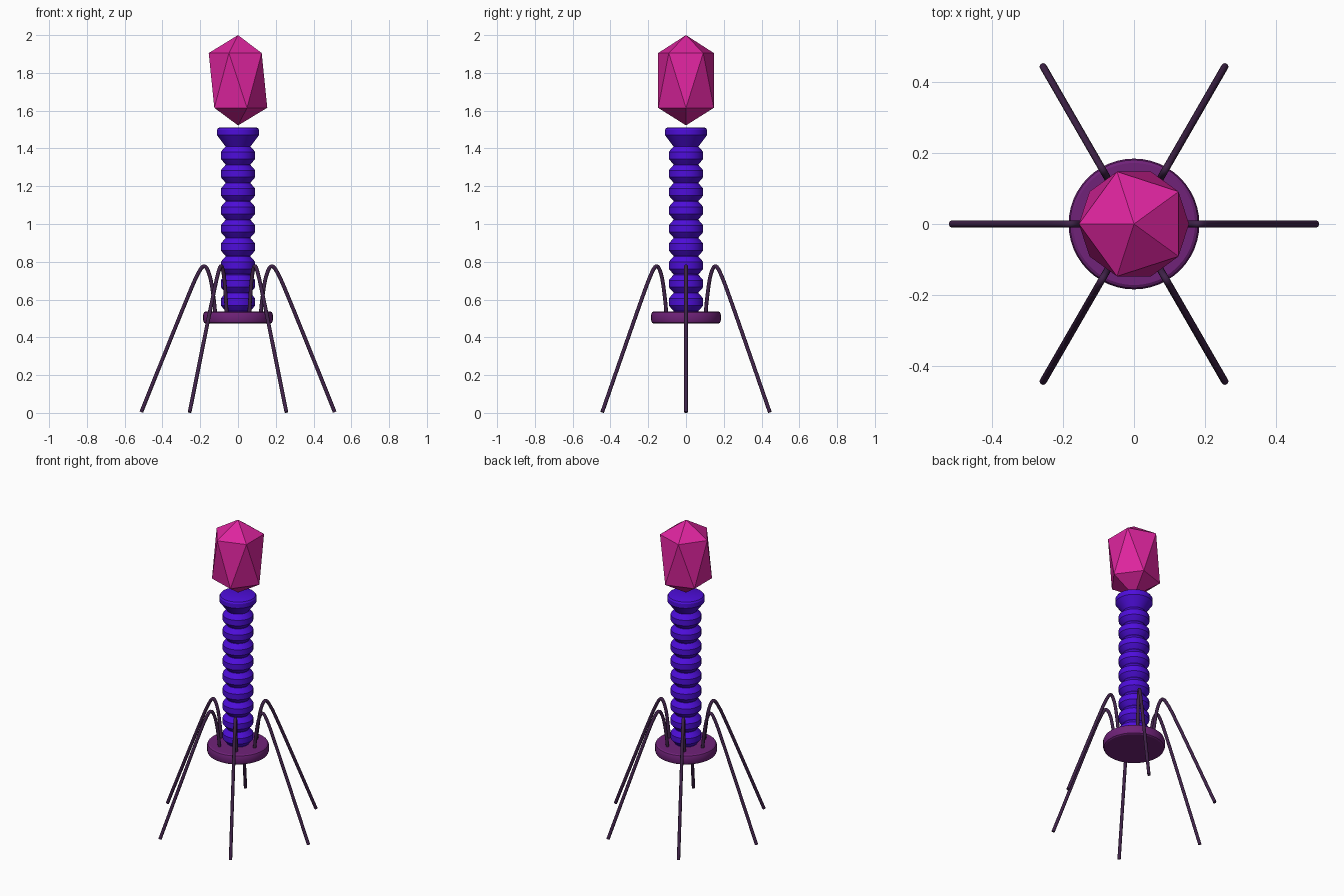
import bpy, bmesh, math
from mathutils import Vector

if "Cube" in bpy.data.objects:
    bpy.data.objects.remove(bpy.data.objects["Cube"])


def material(name, rgb):
    m = bpy.data.materials.new(name)
    m.diffuse_color = (*rgb, 1)
    m.use_nodes = True
    m.node_tree.nodes["Principled BSDF"].inputs["Base Color"].default_value = m.diffuse_color
    return m


PINK = material("hot pink", (0.72, 0.018, 0.34))
BLUE = material("violet blue", (0.075, 0.004, 0.70))
PLUM = material("plum", (0.16, 0.016, 0.19))
DARK = material("dark purple", (0.05, 0.016, 0.065))


def finish(name, bm, mat, smooth=None):
    bmesh.ops.recalc_face_normals(bm, faces=bm.faces[:])
    me = bpy.data.meshes.new(name)
    bm.to_mesh(me)
    bm.free()
    me.materials.append(mat)
    ob = bpy.data.objects.new(name, me)
    bpy.context.collection.objects.link(ob)
    if smooth:
        bpy.ops.object.select_all(action='DESELECT')
        ob.select_set(True)
        bpy.context.view_layer.objects.active = ob
        bpy.ops.object.shade_smooth_by_angle(angle=math.radians(smooth))
    return ob


def lathe(name, profile, mat, n=48):
    """Revolve (radius, z) points about z and cap both ends."""
    bm = bmesh.new()
    rings = [[bm.verts.new((r * math.cos(math.tau * i / n), r * math.sin(math.tau * i / n), z))
              for i in range(n)] for r, z in profile]
    for a, b in zip(rings, rings[1:]):
        for i in range(n):
            j = (i + 1) % n
            bm.faces.new((a[i], a[j], b[j], b[i]))
    bm.faces.new(rings[0])
    bm.faces.new(rings[-1])
    return finish(name, bm, mat, 30)


# Head: stretched icosahedron
bm = bmesh.new()
top, bottom = bm.verts.new((0, 0, 2.0)), bm.verts.new((0, 0, 1.522))
R = 0.155


def ring(z, start):
    return [bm.verts.new((R * math.cos(start + math.tau * i / 5),
                          R * math.sin(start + math.tau * i / 5), z)) for i in range(5)]


up, low = ring(1.905, math.pi), ring(1.615, math.pi + math.pi / 5)
for i in range(5):
    j = (i + 1) % 5
    bm.faces.new((top, up[i], up[j]))
    bm.faces.new((up[i], low[i], up[j]))
    bm.faces.new((up[j], low[i], low[j]))
    bm.faces.new((bottom, low[j], low[i]))
finish("head", bm, PINK)

# Ribbed sheath: nine bevelled rings
profile = [(0.066, 0.51)]
for k in range(9):
    c = 0.587 + 0.097 * k
    profile += [(0.066, c - 0.047), (0.083, c - 0.028), (0.091, c - 0.018),
                (0.091, c + 0.018), (0.083, c + 0.028), (0.066, c + 0.047)]
profile += [(0.066, 1.45)]
lathe("sheath", profile, BLUE)

# Collar under the head
lathe("collar", [(0.066, 1.41), (0.102, 1.458), (0.111, 1.470), (0.111, 1.498),
                 (0.105, 1.508), (0.095, 1.512)], BLUE)

# Base plate
lathe("base_plate", [(0.172, 0.473), (0.180, 0.478), (0.184, 0.488), (0.184, 0.522),
                     (0.180, 0.532), (0.172, 0.537)], PLUM)

# Six bent legs: tube swept along a (radius, z) path
control = [(0.119, 0.51), (0.128, 0.60), (0.148, 0.72), (0.178, 0.777), (0.215, 0.73),
           (0.275, 0.592), (0.39, 0.308), (0.512, 0.004)]


def spline(pts, steps=6):
    p = [Vector(q) for q in pts]
    p = [2 * p[0] - p[1]] + p + [2 * p[-1] - p[-2]]
    out = []
    for a, b, c, d in zip(p, p[1:], p[2:], p[3:]):
        for s in range(steps):
            t = s / steps
            out.append(0.5 * (2 * b + (c - a) * t + (2 * a - 5 * b + 4 * c - d) * t * t
                              + (3 * b - a - 3 * c + d) * t ** 3))
    return out + [p[-2]]


path = spline(control)
for k in range(6):
    ang = k * math.pi / 3
    out, side = Vector((math.cos(ang), math.sin(ang), 0)), Vector((-math.sin(ang), math.cos(ang), 0))
    bm, rings, n = bmesh.new(), [], 12
    for i, p in enumerate(path):
        t = (path[min(i + 1, len(path) - 1)] - path[max(i - 1, 0)]).normalized()
        normal = out * -t.y + Vector((0, 0, t.x))
        centre = out * p.x + Vector((0, 0, p.y))
        rings.append([bm.verts.new(centre + 0.01 * (normal * math.cos(math.tau * j / n)
                                                    + side * math.sin(math.tau * j / n)))
                      for j in range(n)])
    for a, b in zip(rings, rings[1:]):
        for j in range(n):
            m = (j + 1) % n
            bm.faces.new((a[j], a[m], b[m], b[j]))
    bm.faces.new(rings[0])
    bm.faces.new(rings[-1])
    finish(f"leg_{k + 1}", bm, DARK, 40)
